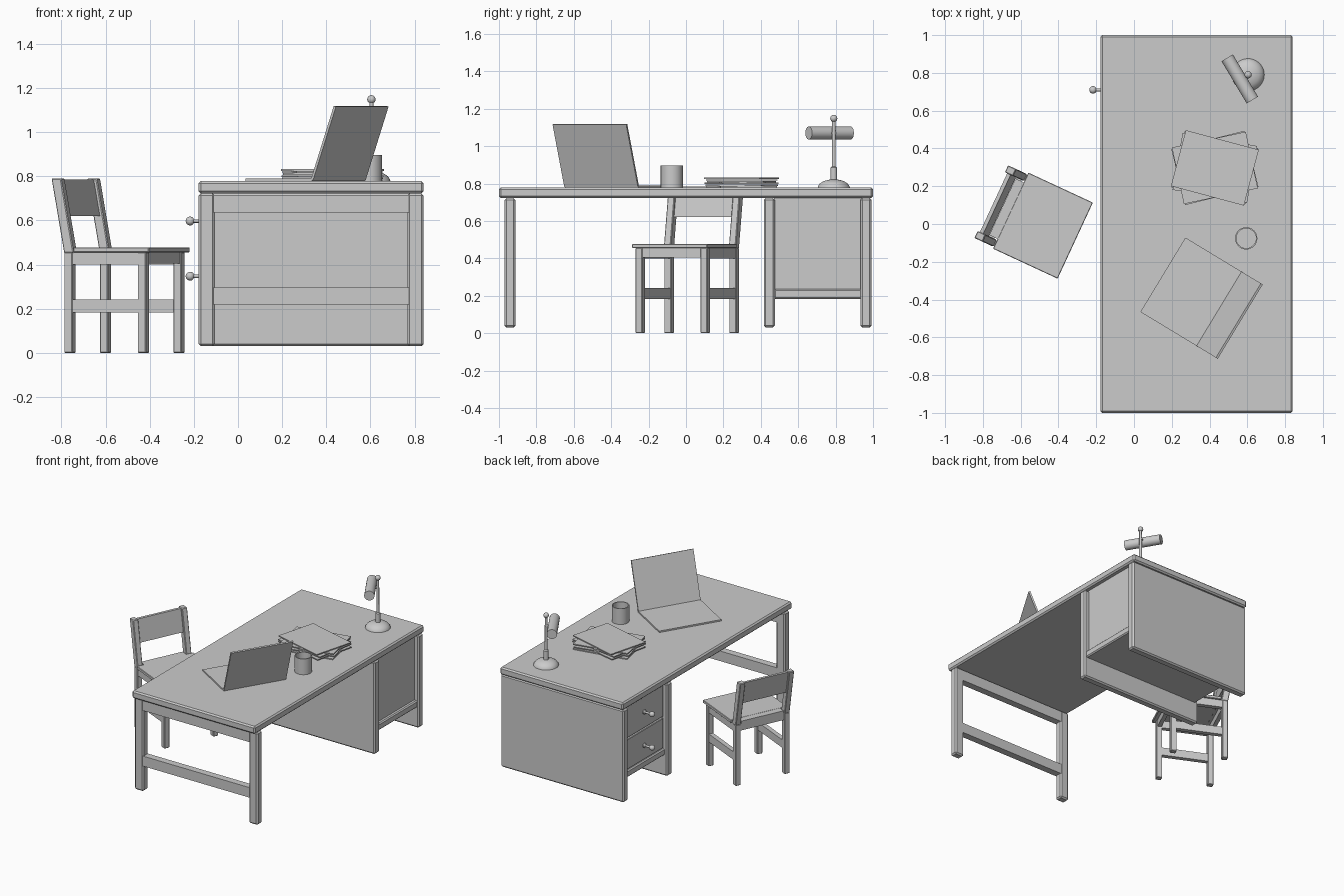
import bpy, bmesh, math
from mathutils import Matrix, Vector

if "Cube" in bpy.data.objects:
    bpy.data.objects.remove(bpy.data.objects["Cube"])


def finish(name, bm, matrix=None, smooth=False):
    if matrix is not None:
        bm.transform(matrix)
    bmesh.ops.recalc_face_normals(bm, faces=bm.faces[:])
    mesh = bpy.data.meshes.new(name)
    bm.to_mesh(mesh)
    bm.free()
    obj = bpy.data.objects.new(name, mesh)
    bpy.context.collection.objects.link(obj)
    if smooth:
        bpy.ops.object.select_all(action='DESELECT')
        obj.select_set(True)
        bpy.context.view_layer.objects.active = obj
        bpy.ops.object.shade_smooth_by_angle(angle=math.radians(40))
    return obj


def box(name, x, y, z, bevel=0.0, matrix=None, lean=0.0):
    """Box from (min, max) ranges; lean shifts the top along local x."""
    bm = bmesh.new()
    bmesh.ops.create_cube(bm, size=1)
    for v in bm.verts:
        top = v.co.z > 0
        v.co = Vector((x[v.co.x > 0], y[v.co.y > 0], z[top]))
        if top:
            v.co.x += lean
    if bevel:
        bmesh.ops.bevel(bm, geom=bm.edges[:], offset=bevel, segments=1,
                        affect='EDGES', profile=0.5)
    return finish(name, bm, matrix)


def lathe(name, profile, matrix, steps=32):
    """Spin an (r, z) profile about z."""
    bm = bmesh.new()
    verts = [bm.verts.new((r, 0, z)) for r, z in profile]
    edges = [bm.edges.new(p) for p in zip(verts, verts[1:])]
    bmesh.ops.spin(bm, geom=verts + edges, cent=(0, 0, 0), axis=(0, 0, 1),
                   angle=2 * math.pi, steps=steps)
    bmesh.ops.remove_doubles(bm, verts=bm.verts[:], dist=1e-5)
    return finish(name, bm, matrix, smooth=True)


def ball_profile(r, z):
    return [(r * math.sin(a), z - r * math.cos(a))
            for a in [math.pi * i / 10 for i in range(11)]]


def frame(x, y, z, degrees):
    return Matrix.Translation((x, y, z)) @ Matrix.Rotation(math.radians(degrees), 4, 'Z')


# Desk top
TOP = 0.778
DX = (-0.178, 0.84)
box("desk_top", DX, (-1, 1), (0.722, TOP), 0.01)

# Open leg frame at the front end
LY = (-0.97, -0.912)
box("leg_left", (DX[0], -0.105), LY, (0.03, 0.722), 0.01)
box("leg_right", (0.767, DX[1]), LY, (0.03, 0.722), 0.01)
box("leg_top_rail", (-0.115, 0.777), (LY[0] + 0.003, LY[1] - 0.003), (0.635, 0.715))
box("leg_low_rail", (-0.115, 0.777), (LY[0] + 0.003, LY[1] - 0.003), (0.22, 0.295))

# Drawer pedestal: sides, bottom and back
box("pedestal_inner_side", DX, (0.416, 0.475), (0.03, 0.722), 0.01)
box("pedestal_outer_side", DX, (0.933, 0.992), (0.03, 0.722), 0.01)
box("pedestal_bottom", (-0.155, 0.83), (0.47, 0.94), (0.183, 0.235), 0.008)
box("pedestal_back", (0.785, 0.805), (0.47, 0.94), (0.225, 0.725))

# Drawers with knobs
for i, (z0, z1, kz) in enumerate([(0.24, 0.465, 0.347), (0.475, 0.715, 0.597)]):
    box(f"drawer_front_{i}", (-0.15, -0.12), (0.48, 0.928), (z0, z1), 0.004)
    lathe(f"drawer_knob_{i}", [(0, -0.01), (0.016, 0), (0.016, 0.006), (0.008, 0.014), (0.008, 0.055)]
          + ball_profile(0.02, 0.067)[2:],
          Matrix.Translation((-0.15, 0.71, kz)) @ Matrix.Rotation(-math.pi / 2, 4, 'Y'), 20)

# Chair, local x forward, origin at the middle of the seat's front edge
C = frame(-0.311, -0.088, 0, -24.9)
box("seat", (-0.377, 0), (-0.222, 0.222), (0.455, 0.477), 0.003, C)
box("seat_rear", (-0.425, -0.37), (-0.165, 0.165), (0.456, 0.476), 0, C)
for side in (-1, 1):
    y = sorted((side * 0.171, side * 0.212))
    tag = "left" if side > 0 else "right"
    box(f"front_leg_{tag}", (-0.061, -0.02), y, (0, 0.456), 0.004, C)
    box(f"rear_leg_{tag}", (-0.428, -0.387), y, (0, 0.456), 0.004, C)
    box(f"back_post_{tag}", (-0.428, -0.38), y, (0.452, 0.79), 0.004, C, lean=-0.063)
    yi = (y[0] + 0.004, y[1] - 0.004)
    box(f"side_apron_{tag}", (-0.39, -0.058), yi, (0.4, 0.456), 0, C)
    box(f"side_rail_{tag}", (-0.39, -0.058), yi, (0.183, 0.242), 0, C)
box("front_apron", (-0.055, -0.026), (-0.175, 0.175), (0.405, 0.456), 0, C)
box("rear_apron", (-0.422, -0.393), (-0.175, 0.175), (0.405, 0.456), 0, C)
box("backrest", (-0.446, -0.426), (-0.175, 0.175), (0.62, 0.785), 0, C, lean=-0.031)

# Laptop, origin at the hinge
L = frame(0.449, -0.448, TOP, -31.2)
box("laptop_base", (-0.346, 0.006), (-0.23, 0.23), (0, 0.011), 0, L)
box("laptop_screen", (0, 0.012), (-0.23, 0.23), (0, 0.355), 0,
    L @ Matrix.Translation((0, 0, 0.007)) @ Matrix.Rotation(math.radians(20), 4, 'Y'))

# Stack of folders
for i, a in enumerate([11, -13, 14, -10, 12, -15]):
    z = i * 0.0093
    box(f"folder_{i}", (-0.2, 0.2), (-0.153, 0.153), (z, z + 0.0075), 0,
        frame(0.428, 0.297, TOP, a))

# Hollow mug
lathe("mug", [(0, 0), (0.059, 0), (0.059, 0.118), (0.052, 0.118), (0.052, 0.01), (0, 0.01)],
      Matrix.Translation((0.594, -0.076, TOP)))

# Lamp: domed foot, collar, stem and ball finial
lathe("lamp_stand", [(0, 0), (0.086, 0), (0.084, 0.008), (0.074, 0.022), (0.056, 0.034), (0.032, 0.041),
                     (0.018, 0.043), (0.017, 0.108), (0.01, 0.114), (0.009, 0.355)]
      + ball_profile(0.019, 0.37)[2:], Matrix.Translation((0.604, 0.79, TOP)))

# Lamp shade: cylinder lying beside the stem, held by a short arm
S = frame(0.56, 0.768, 1.07, -59.2)
SX = S @ Matrix.Rotation(math.pi / 2, 4, 'Y')
lathe("lamp_shade", [(0, -0.13), (0.035, -0.13), (0.035, 0.13), (0, 0.13)], SX)
lathe("lamp_arm", [(0, 0), (0.009, 0), (0.009, 0.055), (0, 0.055)],
      S @ Matrix.Rotation(-math.pi / 2, 4, 'X'), 16)
